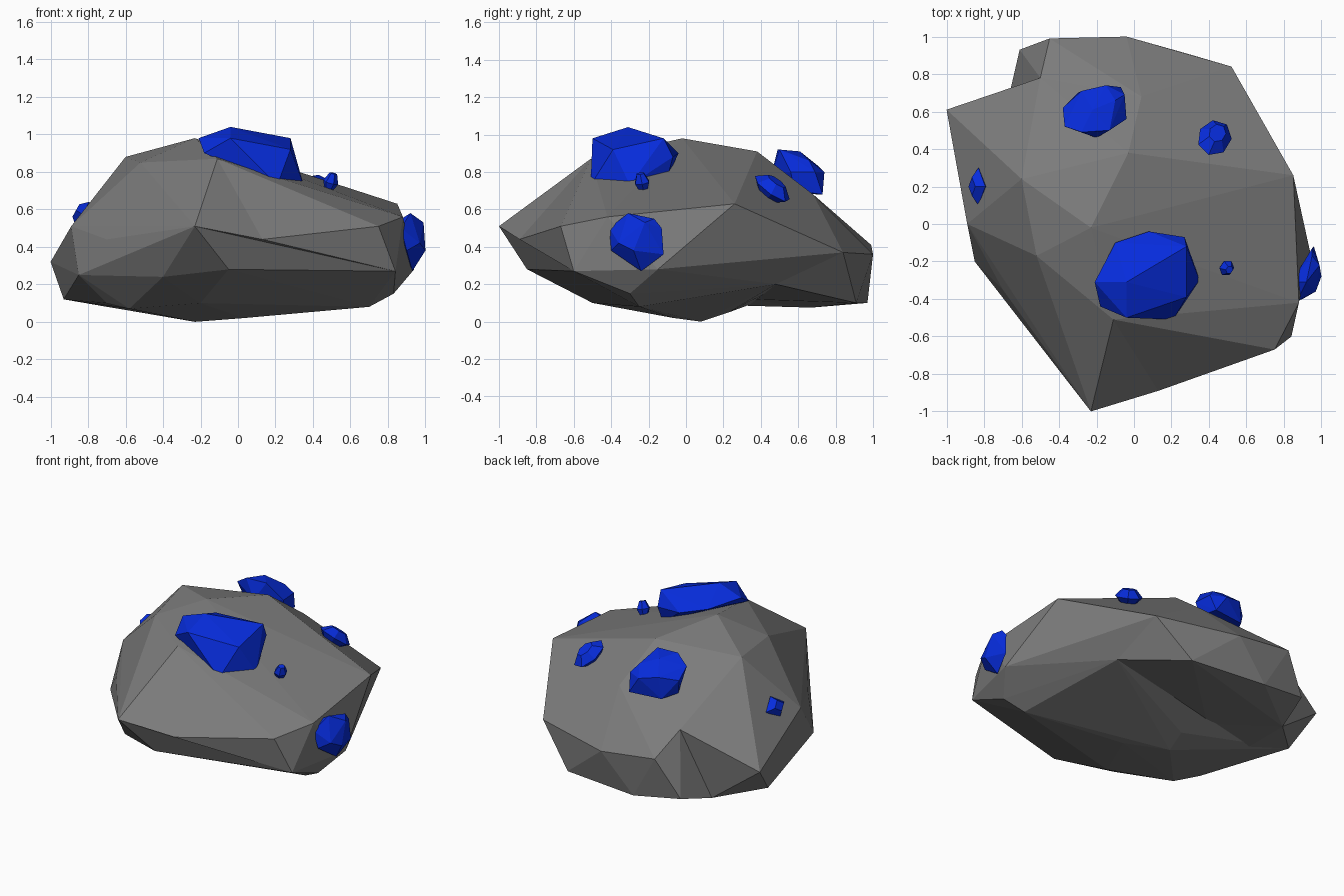
import bpy, bmesh
from math import cos, sin, tau
from mathutils import Vector

cube = bpy.data.objects.get("Cube")
if cube:
    bpy.data.objects.remove(cube, do_unlink=True)


def material(name, color):
    m = bpy.data.materials.new(name)
    m.use_nodes = True
    m.diffuse_color = color
    m.node_tree.nodes["Principled BSDF"].inputs["Base Color"].default_value = color
    return m


stone = material("stone grey", (0.2, 0.2, 0.2, 1))
blue = material("crystal blue", (0.002, 0.025, 0.72, 1))


def hull(name, points, mat):
    """Faceted solid wrapped around a few corner points."""
    bm = bmesh.new()
    for p in points:
        bm.verts.new(p)
    res = bmesh.ops.convex_hull(bm, input=bm.verts)
    bmesh.ops.delete(bm, geom=[g for g in set(res["geom_interior"] + res["geom_unused"])
                               if isinstance(g, bmesh.types.BMVert)], context='VERTS')
    bmesh.ops.recalc_face_normals(bm, faces=bm.faces)
    mesh = bpy.data.meshes.new(name)
    bm.to_mesh(mesh)
    bm.free()
    mesh.materials.append(mat)
    obj = bpy.data.objects.new(name, mesh)
    bpy.context.collection.objects.link(obj)
    return obj


def gem(name, center, axis, size, sides, turn=0.0):
    """Cut stone: wide girdle with a narrower ring on each side; size is x, y, depth."""
    quat = Vector(axis).to_track_quat('Z', 'Y')
    pts = []
    for height, r in ((-1, 0.5), (0, 1), (1, 0.5)):
        for i in range(sides):
            a = tau * i / sides + turn
            p = Vector((cos(a) * r * size[0], sin(a) * r * size[1], height * size[2]))
            pts.append(Vector(center) + quat @ p)
    return hull(name, pts, blue)


def dent(obj, start, end, target):
    """Split the edge between two corners and pull its middle to the target."""
    bm = bmesh.new()
    bm.from_mesh(obj.data)
    ends = (Vector(start), Vector(end))
    edge = [e for e in bm.edges
            if all(min((v.co - p).length for v in e.verts) < 0.001 for p in ends)]
    res = bmesh.ops.subdivide_edges(bm, edges=edge, cuts=1)
    for v in res["geom_inner"]:
        if isinstance(v, bmesh.types.BMVert):
            v.co = target
    bmesh.ops.triangulate(bm, faces=bm.faces)
    bm.to_mesh(obj.data)
    bm.free()


def merge(obj, other):
    """Join one solid into another and discard the helper."""
    mod = obj.modifiers.new("merge", 'BOOLEAN')
    mod.operation = 'UNION'
    mod.solver = 'EXACT'
    mod.object = other
    bpy.context.view_layer.objects.active = obj
    bpy.ops.object.modifier_apply(modifier=mod.name)
    bpy.data.objects.remove(other, do_unlink=True)


# Shared corners of the boulder and its ledges
notch_top = (-.5, .78, .55)
notch_foot = (-.67, .67, .075)
back_corner = (.52, .84, .37)
back_crest = (.04, .68, .68)
hollow = (-.33, .33, .12)
side_tip = (-1, .61, .32)
side_foot = (-.93, .42, .12)
side_ridge = (-.89, 0, .51)
side_base = (-.7, -.18, .1)
right_foot = (.54, .48, .2)
front_tip = (-.23, -1, .51)
front_corner = (.75, -.67, .51)

# Main boulder: crown, shoulder, rim and underside
crown = [(-.23, -.02, .98), (-.11, -.51, .87), (-.03, .38, .91), (-.6, .24, .88),
         (-.52, -.17, .85), back_crest]
shoulder = [front_tip, front_corner, (.88, -.42, .56), (.85, .26, .63), back_corner,
            notch_top, side_tip, side_ridge, (-.7, -.35, .44)]
rim = [(-.85, -.2, .25), (-.4, -.68, .24), (-.05, -.85, .28), (.84, -.6, .27),
       (.94, -.15, .28), right_foot, side_foot]
base = [(.83, -.3, .15), (.7, -.25, .08), side_base, (-.58, -.3, .07), (-.2, -.5, .1),
        (-.23, .08, 0), (.03, -.07, .02), (-.2, .23, .05), hollow]
rock = hull("boulder", crown + shoulder + rim + base, stone)
dent(rock, front_tip, front_corner, (.13, -.89, .44))

# Ledges at the back and side, merged into the boulder with a notch between them
merge(rock, hull("back_ledge", [notch_top, notch_foot, back_corner, hollow, (-.61, .93, .15),
                                (-.45, .99, .41), (-.04, 1, .36), (-.27, .97, .1),
                                (.28, .91, .1), right_foot, back_crest], stone))
merge(rock, hull("side_ledge", [notch_top, notch_foot, side_tip, side_foot, side_base,
                                side_ridge, hollow], stone))

# Large crown crystal
hull("large_crystal", [(-.21, -.31, .98), (-.04, -.31, 1.04), (.28, -.39, .92), (.28, -.12, .98),
                       (.27, -.07, .88), (.08, -.04, .9), (-.1, -.1, .95), (.35, -.3, .73),
                       (.21, -.51, .73), (-.04, -.5, .98), (-.18, -.44, .9),
                       (.25, -.1, .77)], blue)

# Back crystal
hull("back_crystal", [(-.37, .52, .86), (-.28, .49, .92), (-.13, .5, .92), (-.22, .61, .91),
                      (-.1, .66, .86), (-.28, .71, .83), (-.15, .74, .8), (-.05, .69, .8),
                      (-.04, .56, .8), (-.38, .62, .8), (-.2, .46, .8), (-.06, .58, .7),
                      (-.36, .6, .7), (-.07, .73, .68), (-.3, .7, .68)], blue)

# Side crystal
hull("side_crystal", [(.92, -.31, .58), (.87, -.41, .5), (.9, -.4, .38), (.93, -.24, .27),
                      (.96, -.12, .36), (.95, -.13, .5), (.99, -.22, .53), (1, -.28, .38),
                      (.95, -.17, .55), (.84, -.31, .53), (.97, -.36, .42)], blue)

# Small crystals
gem("back_left_crystal", (.43, .46, .71), (.3, .5, .8), (.09, .12, .05), 7)
gem("tiny_crystal", (.495, -.235, .745), (.3, -.2, 1), (.045, .04, .05), 6)
gem("right_side_crystal", (-.83, .2, .575), (-.9, 0, .5), (.1, .075, .04), 4)
